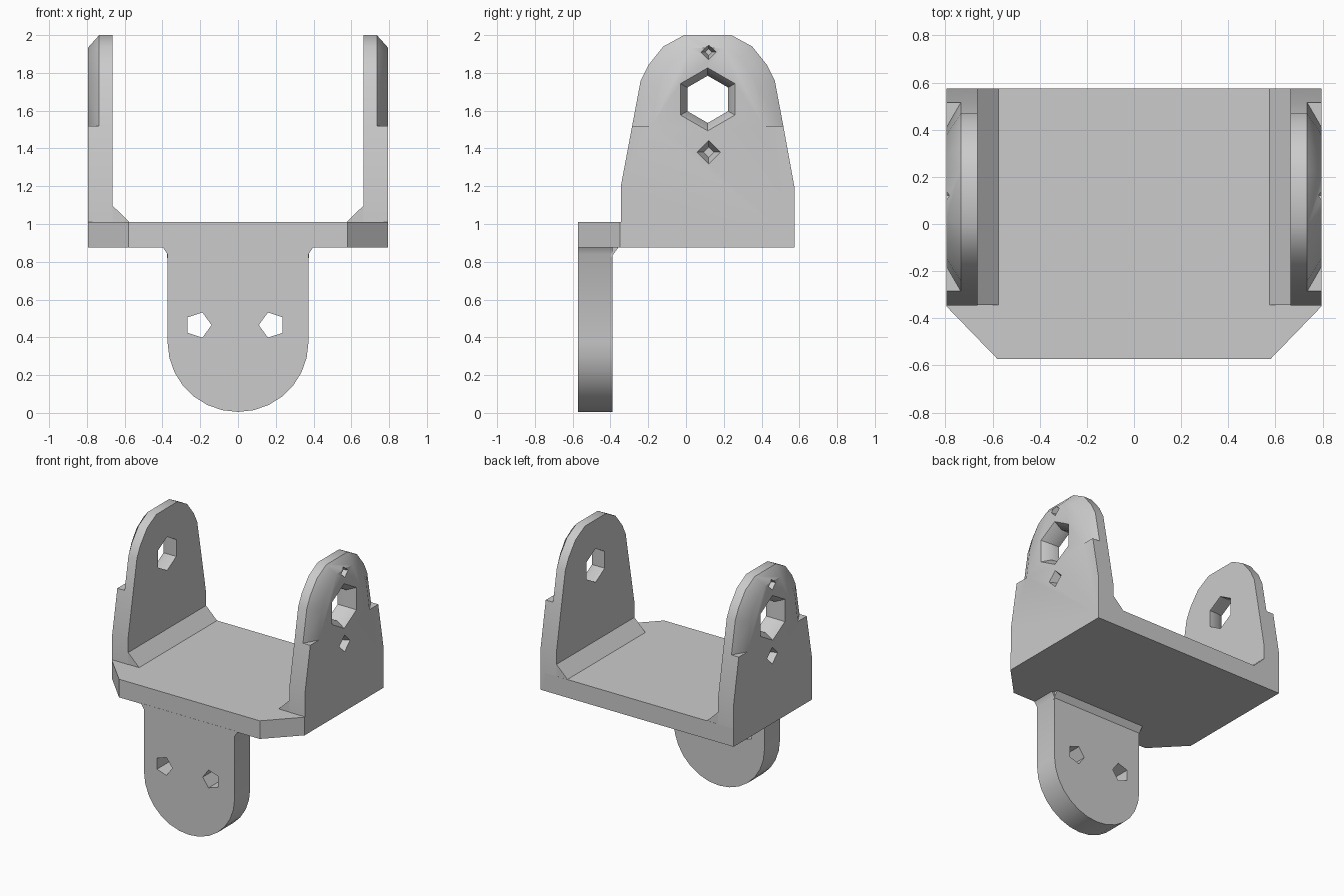
import bpy, bmesh, math
from mathutils import Vector

if "Cube" in bpy.data.objects:
    bpy.data.objects.remove(bpy.data.objects["Cube"])


def loft(name, rings):
    """Closed solid through rings of matching 3D points."""
    bm = bmesh.new()
    loops = [[bm.verts.new(p) for p in ring] for ring in rings]
    n = len(loops[0])
    for a, b in zip(loops, loops[1:]):
        for i in range(n):
            bm.faces.new((a[i], a[(i + 1) % n], b[(i + 1) % n], b[i]))
    bm.faces.new(loops[0][::-1])
    bm.faces.new(loops[-1])
    bmesh.ops.recalc_face_normals(bm, faces=bm.faces)
    mesh = bpy.data.meshes.new(name)
    bm.to_mesh(mesh)
    bm.free()
    obj = bpy.data.objects.new(name, mesh)
    bpy.context.collection.objects.link(obj)
    return obj


def along_x(pts, x):
    return [(x, y, z) for y, z in pts]


def along_y(pts, y):
    return [(x, y, z) for x, z in pts]


def along_z(pts, z):
    return [(x, y, z) for x, y in pts]


def ngon(a, b, r, n, turn=0.0):
    return [(a + r * math.cos(turn + math.tau * i / n),
             b + r * math.sin(turn + math.tau * i / n)) for i in range(n)]


def activate(obj):
    bpy.ops.object.select_all(action='DESELECT')
    obj.select_set(True)
    bpy.context.view_layer.objects.active = obj


def combine(obj, other, op):
    mod = obj.modifiers.new(op, 'BOOLEAN')
    mod.operation, mod.object, mod.solver = op, other, 'EXACT'
    activate(obj)
    bpy.ops.object.modifier_apply(modifier=mod.name)
    bpy.data.objects.remove(other, do_unlink=True)


def finish(obj, mirror=False):
    activate(obj)
    if mirror:
        mod = obj.modifiers.new('Mirror', 'MIRROR')
        mod.use_mirror_merge = False
        bpy.ops.object.modifier_apply(modifier=mod.name)
    bpy.ops.object.shade_smooth_by_angle(angle=math.radians(40))


# Base plate with chamfered front corners
plate = [(-.795, .575), (-.795, -.35), (-.58, -.572), (.58, -.572),
         (.795, -.35), (.795, .575)]
finish(loft('base_plate', [along_z(plate, .875), along_z(plate, 1.01)]))

# Side ears: tapered slab with rounded top, outer face bevelled above a ledge
lower = [(.515, 1.52), (.575, 1.19), (.575, .9), (-.345, .9),
         (-.345, 1.2), (-.285, 1.52)]
upper = [(-.285, 1.52), (-.24, 1.76), (-.2, 1.84), (-.12, 1.94), (-.01, 2.0),
         (.24, 2.0), (.35, 1.94), (.43, 1.84), (.47, 1.76), (.515, 1.52)]
full = upper + lower[1:-1]
inset = [(.115 + (y - .115) * .74, 1.52 + (z - 1.52) * .86) for y, z in upper]
ear = loft('side_ears', [along_x(full, .665), along_x(full, .735)])
combine(ear, loft('ledge', [along_x(lower, .735), along_x(lower, .795)]), 'UNION')
combine(ear, loft('cap', [along_x(upper, .735), along_x(inset, .795)]), 'UNION')

# Countersunk pivot hole and two shallow pits
turn = math.pi / 6
combine(ear, loft('pivot_cutter', [along_x(ngon(.115, 1.66, r, 6, turn), x)
        for x, r in ((.6, .125), (.735, .125), (.80, .17))]), 'DIFFERENCE')
for z, r in ((1.38, .07), (1.91, .045)):
    combine(ear, loft('pit_cutter', [along_x(ngon(.12, z, r * .4, 4), .725),
                                     along_x(ngon(.12, z, r, 4), .81)]), 'DIFFERENCE')
finish(ear, mirror=True)

# Inner gussets between plate and ears
gusset = [(.575, 1.0), (.575, 1.01), (.667, 1.1), (.68, 1.1), (.68, 1.0)]
finish(loft('ear_gussets', [along_y(gusset, -.343), along_y(gusset, .574)]), mirror=True)

# Front tab: round lower end, flared top
arc = [(-.373 * math.cos(math.pi * i / 14), .375 - .37 * math.sin(math.pi * i / 14))
       for i in range(15)]
tab_outline = [(-.4, .88), (-.373, .84)] + arc + [(.373, .84), (.4, .88)]
tab = loft('front_tab', [along_y(tab_outline, -.573), along_y(tab_outline, -.39)])
for x, a in ((-.21, 0), (.18, math.pi)):
    combine(tab, loft('tab_cutter', [along_y(ngon(x, .465, .07, 5, a), y)
                                     for y in (-.7, -.3)]), 'DIFFERENCE')
finish(tab)

# Small fillet behind the tab, under the plate
fillet = [(-.40, .82), (-.40, .88), (-.355, .88)]
finish(loft('tab_fillet', [along_x(fillet, -.375), along_x(fillet, .375)]))
